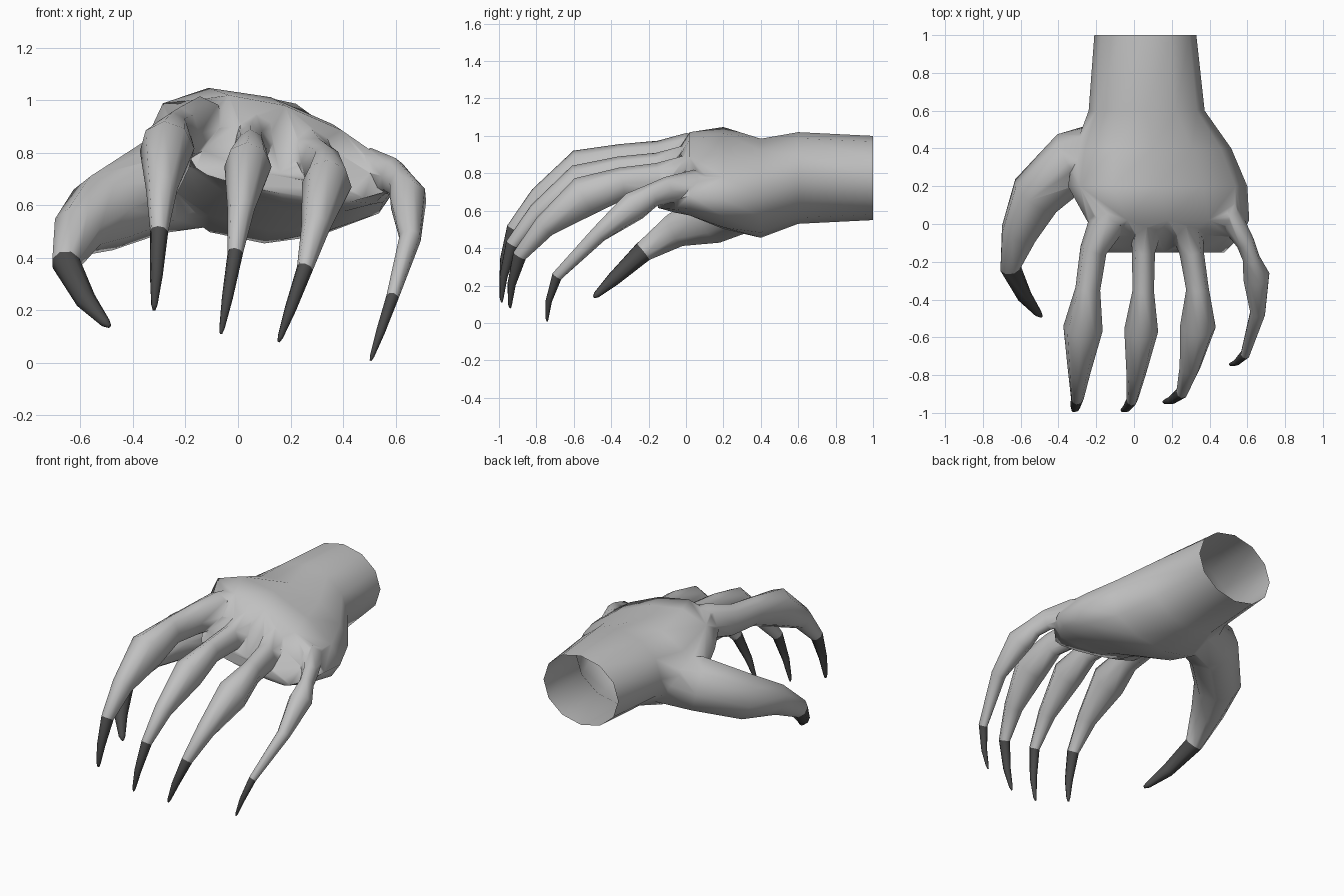
import bpy, bmesh, math
from mathutils import Vector

cube = bpy.data.objects.get("Cube")
if cube:
    bpy.data.objects.remove(cube)


def material(name, value):
    m = bpy.data.materials.new(name)
    m.use_nodes = True
    colour = (value, value, value, 1)
    m.diffuse_color = colour
    m.node_tree.nodes["Principled BSDF"].inputs["Base Color"].default_value = colour
    return m


SKIN = material("pale grey skin", 0.53)
CLAW = material("dark grey claw", 0.07)


def loft(name, rings, claw_from):
    """Skin a row of vertex rings and close both ends; rows past claw_from are claw."""
    bm = bmesh.new()
    rows = [[bm.verts.new(p) for p in ring] for ring in rings]
    n = len(rows[0])
    for r in range(len(rows) - 1):
        for i in range(n):
            j = (i + 1) % n
            f = bm.faces.new((rows[r][i], rows[r][j], rows[r + 1][j], rows[r + 1][i]))
            f.material_index = int(r >= claw_from)
    bm.faces.new(rows[0])
    bm.faces.new(rows[-1]).material_index = int(len(rows) > claw_from + 1)
    bmesh.ops.recalc_face_normals(bm, faces=bm.faces)
    mesh = bpy.data.meshes.new(name)
    bm.to_mesh(mesh)
    bm.free()
    mesh.materials.append(SKIN)
    mesh.materials.append(CLAW)
    ob = bpy.data.objects.new(name, mesh)
    bpy.context.collection.objects.link(ob)
    return ob


def digit(name, centres, widths, depths, tip, side, bow):
    """Eight-sided tube along the centres, ending in a bowed claw."""
    base, tip, bow = centres[-1], Vector(tip), Vector(bow)
    claw_from, r = len(centres) - 1, widths[-1]
    centres = centres + [base.lerp(tip, 0.55) + bow, base.lerp(tip, 0.93) + bow * 0.3, tip]
    claw = [r * 0.72, r * 0.35, r * 0.15]
    side, rings, old = Vector(side), [], None
    last = len(centres) - 1
    for i, (c, w, d) in enumerate(zip(centres, widths + claw, depths + claw)):
        t = (centres[min(i + 1, last)] - centres[max(i - 1, 0)]).normalized()
        if old:
            side = old.rotation_difference(t) @ side
        side = (side - t * side.dot(t)).normalized()
        up, old = side.cross(t), t
        rings.append([c + side * w * math.cos(a) + up * d * math.sin(a)
                      for a in (math.tau * k / 8 for k in range(8))])
    return loft(name, rings, claw_from)


def finger(name, knuckle, nail, tip, size, curl, bulge, joints=(0, .26, .53, .82, 1)):
    """Arched finger: it drops from knuckle to nail by a power curve and bulges sideways."""
    knuckle, nail = Vector(knuckle), Vector(nail)
    centres = [Vector((knuckle.x * k + 0.03, knuckle.y + back, knuckle.z + rise))
               for k, back, rise in ((0.7, 0.34, 0), (0.8, 0.14, 0.03))]
    for f in joints:
        p = knuckle.lerp(nail, f)
        p.x += bulge * math.sin(math.pi * f)
        p.z = knuckle.z + (nail.z - knuckle.z) * f ** curl
        centres.append(p)
    widths = [size * w for w in (0.1, 0.095, 0.068, 0.063, 0.1, 0.058, 0.033)]
    depths = [size * d for d in (0.1, 0.11, 0.1, 0.09, 0.115, 0.065, 0.04)]
    return digit(name, centres, widths, depths, tip, (1, 0, 0), (0, -0.015, 0))


# Forearm, wrist and palm: y, centre x, half width, centre z, half height, slope, thinning
sections = [
    (1, .06, .27, .775, .225, 0, 0), (.6, .067, .307, .775, .245, 0, 0),
    (.4, .1, .415, .72, .265, -.08, .08), (.2, .125, .475, .757, .255, -.2, .2),
    (.02, .18, .43, .78, .2, -.23, .2), (-.06, .18, .39, .74, .13, -.22, .1),
    (-.15, .16, .32, .685, .04, -.18, 0)]
rings = []
for y, cx, w, cz, h, slope, thin in sections:
    ring = []
    for k in range(12):
        a = math.tau * k / 12
        u = math.cos(a)
        ring.append((cx + w * u, y, cz + slope * w * u + h * (1 - thin * u) * math.sin(a)))
    rings.append(ring)
hand = loft("hand", rings, len(rings))

# Four fingers and the thumb
thumb_path = [Vector(p) for p in (
    (-.1, .42, .68), (-.32, .34, .67), (-.52, .15, .57), (-.61, -.05, .5), (-.655, -.23, .38))]
digits = [
    finger("index_finger", (-.215, -.14, .87), (-.3, -.92, .5), (-.32, -.985, .2), 1.05, 2.9, -.01),
    finger("middle_finger", (.05, -.15, .82), (-.01, -.93, .42), (-.065, -.985, .11), .9, 2.7, .02),
    finger("ring_finger", (.305, -.15, .76), (.255, -.89, .36), (.155, -.94, .08), .95, 2.5, .06),
    finger("little_finger", (.59, -.1, .71), (.588, -.69, .25), (.505, -.742, .008), .72, 1.4, .072,
           (0, .14, .3, .62, 1)),
    digit("thumb", thumb_path, [.14, .16, .14, .1, .055], [.16, .18, .15, .1, .06],
          (-.49, -.49, .14), (1, -1, 0), (-.015, -.01, -.01))]

# Merge the digits into one skin
bpy.context.view_layer.objects.active = hand
hand.select_set(True)
for d in digits:
    mod = hand.modifiers.new("join", 'BOOLEAN')
    mod.operation, mod.solver, mod.object = 'UNION', 'EXACT', d
    bpy.ops.object.modifier_apply(modifier=mod.name)
    bpy.data.objects.remove(d)

# Open the cut end of the forearm
bm = bmesh.new()
bm.from_mesh(hand.data)
ends = [f for f in bm.faces if all(v.co.y > 0.995 for v in f.verts)]
bmesh.ops.delete(bm, geom=ends, context='FACES')
bm.to_mesh(hand.data)
bm.free()
bpy.ops.object.shade_smooth_by_angle(angle=math.radians(75))
